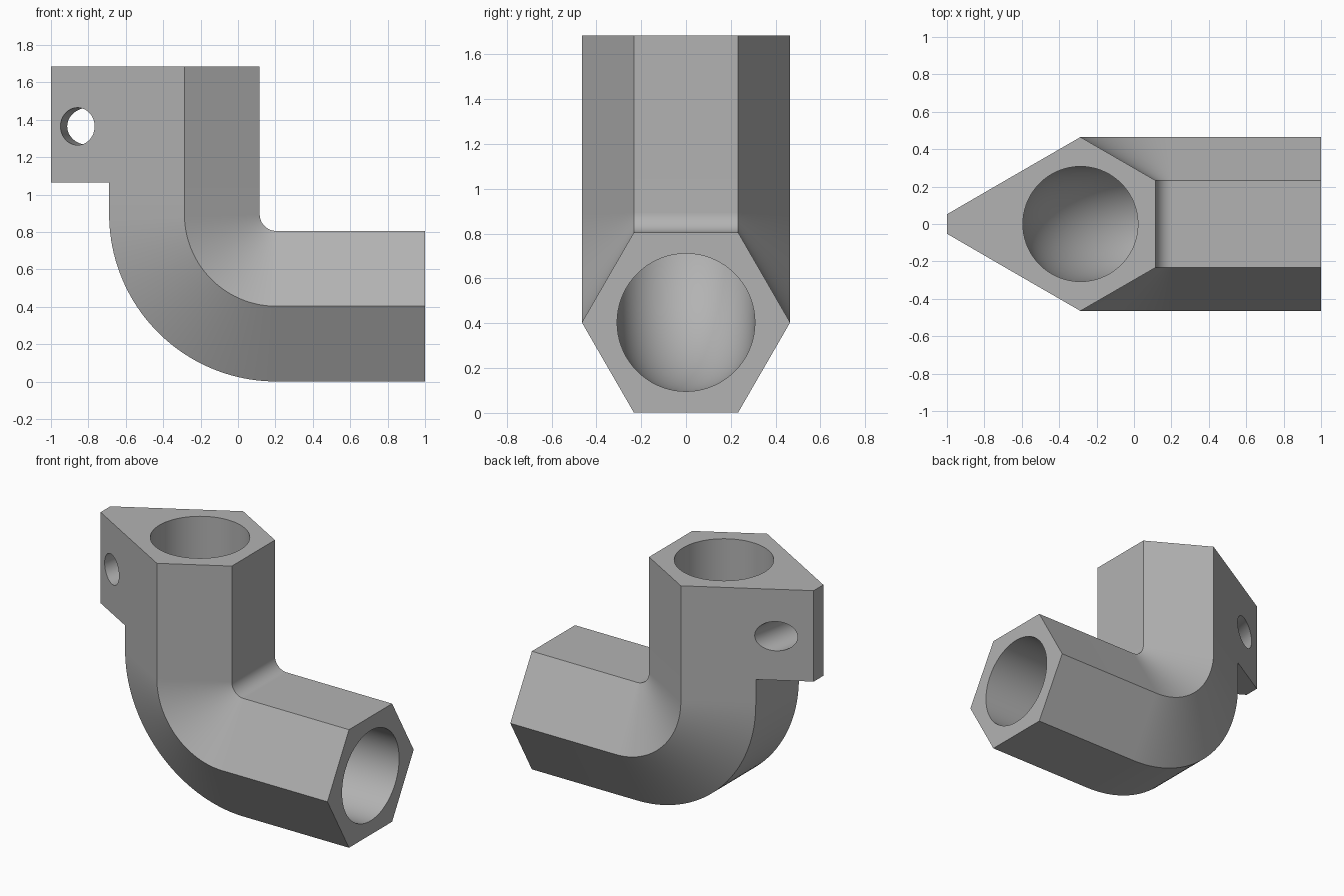
import bpy, bmesh, math
from mathutils import Vector, Matrix

if "Cube" in bpy.data.objects:
    bpy.data.objects.remove(bpy.data.objects["Cube"])

CX, CZ, BEND = 0.205, 0.895, 0.4915   # bend centre and centreline radius
TOP, END = 1.685, 1.0                 # ends of the two legs
INRADIUS, BORE = 0.4025, 0.3075
FIN_BOTTOM = 1.065

grey = bpy.data.materials.new("plain grey")
grey.diffuse_color = (0.45, 0.45, 0.45, 1)
grey.use_nodes = True
grey.node_tree.nodes["Principled BSDF"].inputs["Base Color"].default_value = grey.diffuse_color


def polygon(radius, sides, start=0.0):
    return [(radius * math.cos(start + 2 * math.pi * i / sides),
             radius * math.sin(start + 2 * math.pi * i / sides)) for i in range(sides)]


def make_object(name, bm):
    bmesh.ops.recalc_face_normals(bm, faces=bm.faces)
    mesh = bpy.data.meshes.new(name)
    bm.to_mesh(mesh)
    bm.free()
    mesh.materials.append(grey)
    obj = bpy.data.objects.new(name, mesh)
    bpy.context.collection.objects.link(obj)
    return obj


def sweep(section, extra=0.0, steps=40):
    """Capped elbow: down the upright leg, round the bend, along the level leg."""
    stations = [(0, TOP - CZ + extra), (0, FIN_BOTTOM - CZ)]
    stations += [(math.pi / 2 * i / steps, 0) for i in range(steps + 1)]
    stations += [(math.pi / 2, END - CX + extra)]
    bm = bmesh.new()
    rings = []
    for t, run in stations:
        c, s = math.cos(t), math.sin(t)
        rings.append([bm.verts.new((CX - c * (BEND + a) + s * run, b,
                                    CZ - s * (BEND + a) + c * run)) for a, b in section])
    n = len(section)
    for r0, r1 in zip(rings, rings[1:]):
        for i in range(n):
            j = (i + 1) % n
            bm.faces.new((r0[i], r0[j], r1[j], r1[i]))
    bm.faces.new(rings[0])
    bm.faces.new(rings[-1])
    bmesh.ops.recalc_face_normals(bm, faces=bm.faces)
    return bm


# Hexagonal elbow, with the flat on the outer upright side pulled out into a fin
hexagon = polygon(INRADIUS / math.cos(math.pi / 6), 6, math.pi / 6)
bm = sweep(hexagon)
flat = next(f for f in bm.faces
            if f.normal.x < -0.99 and f.calc_center_median().z > FIN_BOTTOM)
fin = bmesh.ops.extrude_face_region(bm, geom=[flat])
for v in fin["geom"]:
    if isinstance(v, bmesh.types.BMVert):
        v.co.x = -1.0
        v.co.y = math.copysign(0.052, v.co.y)
if flat.is_valid:
    bmesh.ops.delete(bm, geom=[flat], context='FACES_ONLY')
elbow = make_object("hexagonal_elbow", bm)

# Round bore through the whole elbow
bore = make_object("bore_cutter", sweep(polygon(BORE, 72), extra=0.1))

# Slanted cross hole through the fin
bm = bmesh.new()
axis = Vector((0.193, 0.981, 0))
centre = Vector((-0.8575, -0.1325, 1.365)) + axis * 0.135
bmesh.ops.create_cone(bm, cap_ends=True, segments=48, radius1=0.1, radius2=0.1, depth=0.9,
                      matrix=Matrix.Translation(centre) @ axis.to_track_quat('Z', 'Y').to_matrix().to_4x4())
hole = make_object("fin_hole_cutter", bm)

bpy.context.view_layer.objects.active = elbow
elbow.select_set(True)
for cutter in (bore, hole):
    mod = elbow.modifiers.new(cutter.name, 'BOOLEAN')
    mod.operation = 'DIFFERENCE'
    mod.solver = 'EXACT'
    mod.object = cutter
    bpy.ops.object.modifier_apply(modifier=mod.name)
    bpy.data.objects.remove(cutter)

bpy.ops.object.shade_smooth_by_angle(angle=math.radians(30))
